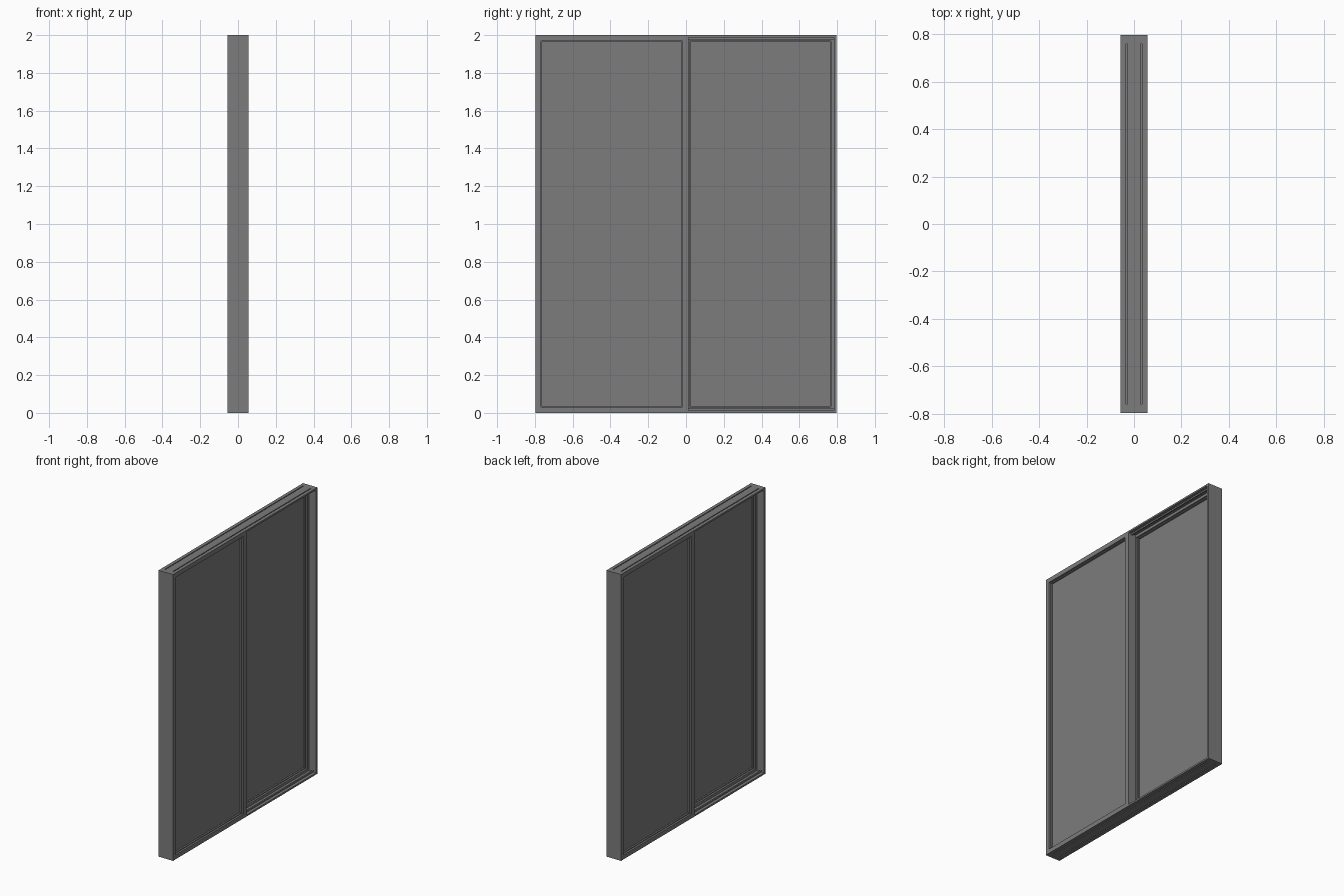
import bpy
import bmesh
from math import pi
from mathutils import Matrix, Vector

cube = bpy.data.objects.get("Cube")
if cube:
    bpy.data.objects.remove(cube, do_unlink=True)

# One painted metal grey for the whole unit
GREY = (0.2, 0.2, 0.2, 1)
grey = bpy.data.materials.new("grey")
grey.use_nodes = True
grey.diffuse_color = GREY
grey.node_tree.nodes["Principled BSDF"].inputs["Base Color"].default_value = GREY

HEIGHT, HALF_Y, HALF_X = 2.0, 0.797, 0.056
JAMB, PLATE = 0.014, 0.012          # frame thickness at the sides, and at top and bottom
SLOT_X, SLOT_W, SLOT_Y = 0.03, 0.006, 0.76


def build(name, boxes, turn=0):
    """One object from boxes given as (x0, x1), (y0, y1), (z0, z1)."""
    bm = bmesh.new()
    for spans in boxes:
        size = Vector([b - a for a, b in spans])
        centre = Vector([(a + b) / 2 for a, b in spans])
        bmesh.ops.create_cube(bm, size=1, matrix=Matrix.Translation(centre) @ Matrix.Diagonal(size.to_4d()))
    bmesh.ops.rotate(bm, verts=bm.verts, matrix=Matrix.Rotation(turn, 3, 'Z'))
    mesh = bpy.data.meshes.new(name)
    bm.to_mesh(mesh)
    bm.free()
    mesh.materials.append(grey)
    ob = bpy.data.objects.new(name, mesh)
    bpy.context.collection.objects.link(ob)
    return ob


def ring(x, y, z, side_a, side_b, rail):
    """Four bars round a rectangular opening."""
    return [
        (x, (y[0], y[0] + side_a), z),
        (x, (y[1] - side_b, y[1]), z),
        (x, (y[0] + side_a, y[1] - side_b), (z[0], z[0] + rail)),
        (x, (y[0] + side_a, y[1] - side_b), (z[1] - rail, z[1])),
    ]


# Side jambs
for name, s in (("front_jamb", -1), ("back_jamb", 1)):
    y = sorted((s * HALF_Y, s * (HALF_Y - JAMB)))
    build(name, [((-HALF_X, HALF_X), y, (0, HEIGHT))])

# Header and sill: slotted plates with a hollow track rail behind each slot
inner = HALF_Y - JAMB
a, b = SLOT_X - SLOT_W / 2, SLOT_X + SLOT_W / 2
for name, z, rail_z in (
    ("sill", (0, PLATE), (PLATE, PLATE + 0.01)),
    ("header", (HEIGHT - PLATE, HEIGHT), (HEIGHT - PLATE - 0.01, HEIGHT - PLATE)),
):
    boxes = [(x, (-SLOT_Y, SLOT_Y), z) for x in ((-HALF_X, -b), (-a, a), (b, HALF_X))]
    boxes += [((-HALF_X, HALF_X), y, z) for y in ((-inner, -SLOT_Y), (SLOT_Y, inner))]
    boxes += [((c - 0.005, c + 0.005), (-inner, inner), rail_z) for c in (-SLOT_X, SLOT_X)]
    build(name, boxes)

# Two sliding panels, each in its own half of the depth
for side, turn in (("front", 0), ("back", pi)):
    x = (0.001, HALF_X)
    y = (-inner, 0.014)
    z = (PLATE, HEIGHT - PLATE)
    build(side + "_sash", ring(x, y, z, 0.015, 0.033, 0.019), turn)
    # Stepped bead holding the pane
    y = (y[0] + 0.015, y[1] - 0.033)
    z = (z[0] + 0.019, z[1] - 0.019)
    build(side + "_bead", ring((0.014, 0.043), y, z, 0.006, 0.006, 0.006), turn)
    build(side + "_pane", [((0.025, 0.032), y, z)], turn)
